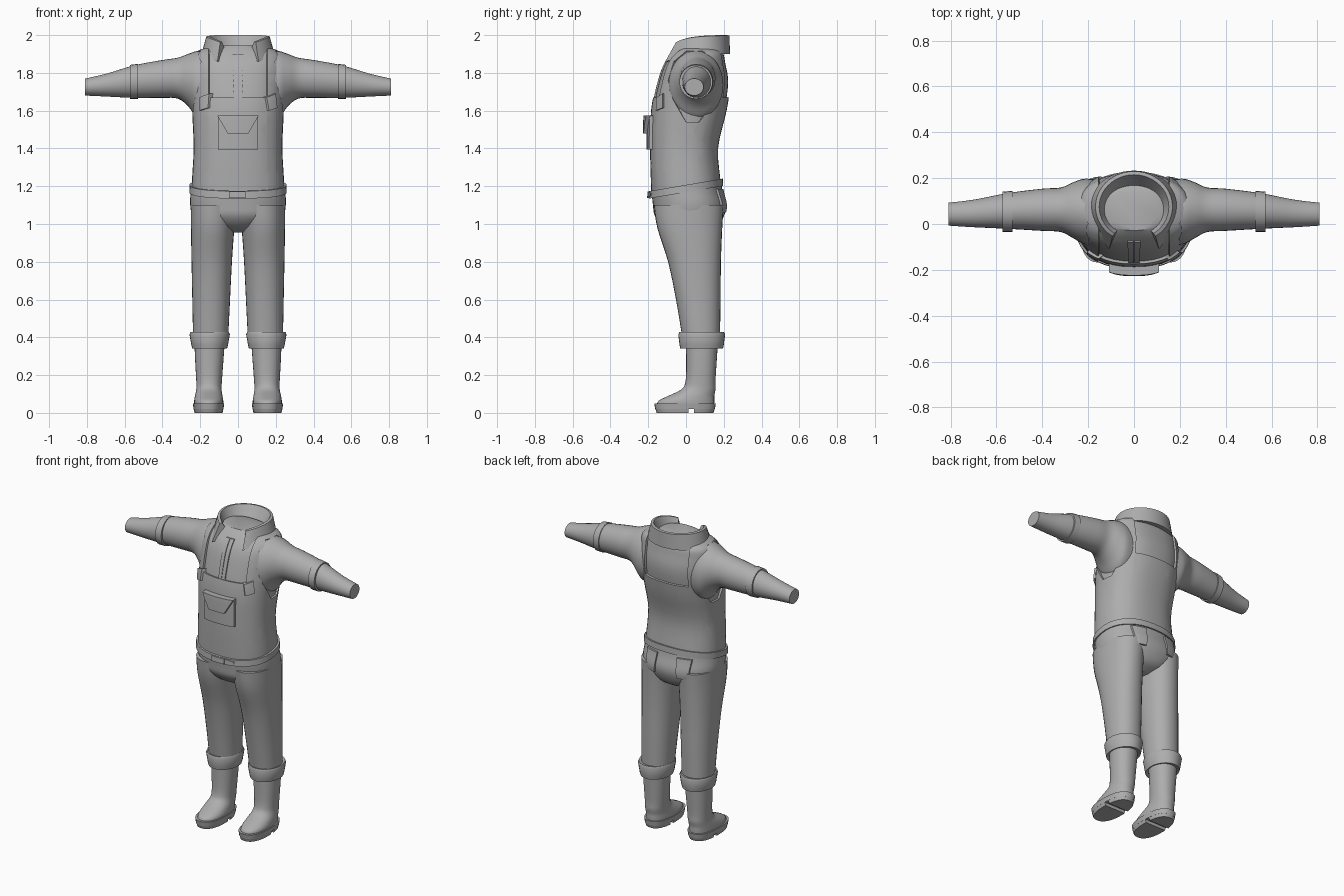
import bpy, bmesh
from math import sin, cos, pi, radians, copysign
from mathutils import Vector, Matrix
from mathutils.bvhtree import BVHTree

cube = bpy.data.objects.get("Cube")
if cube:
    bpy.data.objects.remove(cube)

grey = bpy.data.materials.new("plain grey")
grey.use_nodes = True
grey.diffuse_color = (0.42, 0.42, 0.42, 1)
grey.node_tree.nodes["Principled BSDF"].inputs["Base Color"].default_value = (0.42, 0.42, 0.42, 1)
parts = []


def finish(bm, name):
    bmesh.ops.recalc_face_normals(bm, faces=bm.faces[:])
    mesh = bpy.data.meshes.new(name)
    bm.to_mesh(mesh)
    bm.free()
    mesh.materials.append(grey)
    ob = bpy.data.objects.new(name, mesh)
    bpy.context.collection.objects.link(ob)
    parts.append(ob)
    return ob


def smooth_rings(rings, steps):
    """Catmull-Rom interpolation between the given sections."""
    out = []
    for i in range(len(rings) - 1):
        p = [Vector(rings[min(max(i + k, 0), len(rings) - 1)]) for k in (-1, 0, 1, 2)]
        for s in range(steps):
            t = s / steps
            out.append(p[1] + (p[2] - p[0]) * t / 2
                       + (2 * p[0] - 5 * p[1] + 4 * p[2] - p[3]) * t * t / 2
                       + (3 * p[1] - p[0] - 3 * p[2] + p[3]) * t ** 3 / 2)
    return out + [Vector(rings[-1])]


def loft(rings, axis="z", n=40, power=2.0, steps=4, grow=0.0, tilt=0.0, closed=False):
    """Sections (position, centre a, centre b, radius a, radius b) along z or x."""
    bm = bmesh.new()
    loops = []
    for h, ca, cb, ra, rb in (smooth_rings(rings, steps) if steps > 1 else rings):
        loop = []
        for i in range(n):
            c, s = cos(2 * pi * i / n), sin(2 * pi * i / n)
            a = ca + (ra + grow) * copysign(abs(c) ** (2 / power), c)
            b = cb + (rb + grow) * copysign(abs(s) ** (2 / power), s)
            loop.append(bm.verts.new((a, b, h + tilt * b) if axis == "z" else (h, a, b)))
        loops.append(loop)
    pairs = list(zip(loops, loops[1:]))
    if closed:
        pairs.append((loops[-1], loops[0]))
    else:
        bm.faces.new(loops[0])
        bm.faces.new(loops[-1])
    for lo, hi in pairs:
        for i in range(n):
            j = (i + 1) % n
            bm.faces.new((lo[i], lo[j], hi[j], hi[i]))
    bmesh.ops.recalc_face_normals(bm, faces=bm.faces[:])
    return bm


def cut(bm, point, normal, clear=False, fill=False):
    geom = bm.verts[:] + bm.edges[:] + bm.faces[:]
    res = bmesh.ops.bisect_plane(bm, geom=geom, plane_co=point, plane_no=normal, clear_outer=clear)
    if fill:
        edges = [e for e in res["geom_cut"] if isinstance(e, bmesh.types.BMEdge)]
        bmesh.ops.holes_fill(bm, edges=edges)


def patch(name, target, corners, thick, angle=0, n=8):
    """Plate following the target; corners (u, z) as bottom left/right, top right/left."""
    src = bmesh.new()
    src.from_mesh(target.data)
    tree = BVHTree.FromBMesh(src)
    src.free()
    rot = Matrix.Rotation(radians(angle), 3, "Z")
    inward = rot @ Vector((0, 1, 0))
    bl, br, tr, tl = [Vector(c) for c in corners]
    bm = bmesh.new()
    grid = []
    for j in range(n + 1):
        left, right = bl.lerp(tl, j / n), br.lerp(tr, j / n)
        row = []
        for i in range(n + 1):
            u, z = left.lerp(right, i / n)
            hit = tree.ray_cast(rot @ Vector((u, -1, z)), inward)[0]
            row.append(bm.verts.new(hit + inward * 0.005))
        grid.append(row)
    for j in range(n):
        for i in range(n):
            bm.faces.new((grid[j][i], grid[j][i + 1], grid[j + 1][i + 1], grid[j + 1][i]))
    res = bmesh.ops.extrude_face_region(bm, geom=bm.faces[:])
    for v in res["geom"]:
        if isinstance(v, bmesh.types.BMVert):
            v.co -= inward * (thick + 0.005)
    return finish(bm, name)


# Shirt body
body = [(1.1, 0, 0, .24, .18), (1.2, 0, 0, .245, .185), (1.4, 0, -.01, .235, .18),
        (1.6, 0, .015, .243, .2), (1.75, 0, .04, .25, .195), (1.85, 0, .05, .25, .17),
        (1.91, 0, .065, .225, .14), (1.945, 0, .06, .13, .1)]
shirt = finish(loft(body, power=2.4, grow=-.012), "shirt_body")

# Vest: shell over the shirt with square neck openings and faceted armholes
bm = loft(body, power=2.4)
tilt = .17
cut(bm, (0, 0, 1.19), (0, tilt, -1), clear=True)
for x in (-.155, .155):
    cut(bm, (x, 0, 0), (1, 0, 0))
cut(bm, (0, 0, 1.67), (0, 0, 1))
hole = [(0, 1.54), (.07, 1.54), (.14, 1.63), (.175, 1.76), (.155, 1.86),
        (.09, 1.915), (0, 1.915), (-.065, 1.86), (-.095, 1.76), (-.07, 1.66)]
planes = []
for (y0, z0), (y1, z1) in zip(hole, hole[1:] + hole[:1]):
    planes.append((Vector((0, y0, z0)), Vector((0, z1 - z0, y0 - y1)).normalized()))
    cut(bm, *planes[-1])


def is_open(face):
    c = face.calc_center_median()
    if abs(c.x) < .155:
        return c.z > 1.67
    return all((c - p).dot(no) < 0 for p, no in planes)


bmesh.ops.delete(bm, geom=[f for f in bm.faces if is_open(f)], context="FACES")
bm.normal_update()
normals = {v: v.normal.copy() for v in bm.verts}
bmesh.ops.extrude_face_region(bm, geom=bm.faces[:])
for v, no in normals.items():
    if v.is_valid:
        v.co -= no * .02
finish(bm, "vest")

# Shirt placket, chest pocket and strap tabs
for s in (-1, 1):
    patch("placket_edge", shirt, [(s * .012 - .011, 1.67), (s * .012 + .011, 1.67),
                                  (s * .015 + .013, 1.9), (s * .015 - .013, 1.9)], .008)
    patch("strap_tab", shirt, [(-.025, 1.6), (.03, 1.615), (.025, 1.69), (-.03, 1.67)], .026, s * 52, 4)
patch("chest_pocket", shirt, [(-.107, 1.395), (.107, 1.395), (.107, 1.57), (-.107, 1.57)], .03)
patch("pocket_flap", shirt, [(-.055, 1.48), (.055, 1.48), (.11, 1.575), (-.11, 1.575)], .05)

# Folded collar, open at the front
bm = bmesh.new()
rows = []
count = 36
for i in range(count + 1):
    f = 2 * i / count - 1
    a = f * radians(146)
    c, s, k = cos(a), sin(a), abs(f) ** 4
    rows.append([bm.verts.new(p) for p in (
        (.12 * s, .06 + .1 * c, 1.92),
        (.152 * s, .075 + .14 * c, 2.0 - .035 * k),
        (.168 * s, .075 + .155 * c, 1.997 - .035 * k),
        (.195 * s, .075 + (.158 + .065 * k) * c, 1.9 - .04 * k),
        (.18 * s, .075 + (.14 + .06 * k) * c, 1.9 - .04 * k))])
for a, b in zip(rows, rows[1:]):
    for i in range(5):
        j = (i + 1) % 5
        bm.faces.new((a[i], a[j], b[j], b[i]))
bm.faces.new(rows[0])
bm.faces.new(rows[-1])
finish(bm, "collar")

# Trouser hips, cut along the slanted waist
hips = [(.955, 0, .03, .05, .07), (.985, 0, .025, .15, .14), (1.04, 0, .018, .235, .182),
        (1.1, 0, .018, .253, .193), (1.18, 0, .005, .25, .187), (1.27, 0, 0, .245, .183)]
bm = loft(hips, power=2.3)
cut(bm, (0, 0, 1.195), (0, -tilt, 1), clear=True, fill=True)
trousers = finish(bm, "trouser_hips")

# Belt with buckle and loose end
belt = finish(loft([(1.168, 0, 0, .24, .18), (1.168, 0, 0, .258, .197),
                    (1.207, 0, 0, .257, .195), (1.207, 0, 0, .24, .18)],
                   power=2.3, steps=1, tilt=tilt, closed=True), "belt")
patch("belt_buckle", belt, [(-.048, 1.138), (.04, 1.138), (.04, 1.172), (-.048, 1.172)], .009)
patch("belt_end", belt, [(.045, 1.14), (.095, 1.146), (.11, 1.162), (.045, 1.17)], .005)

for s, side in ((1, "left"), (-1, "right")):
    # Sleeve and its band
    sleeve = [(.17, .05, 1.735, .145, .185), (.22, .055, 1.74, .142, .175), (.265, .06, 1.762, .122, .138),
              (.32, .062, 1.772, .097, .108), (.4, .062, 1.768, .092, .1),
              (.55, .057, 1.754, .078, .086), (.7, .046, 1.735, .06, .06), (.81, .043, 1.725, .05, .045)]
    finish(loft([(s * r[0],) + r[1:] for r in sleeve], "x", 32), side + "_sleeve")
    band = [(.53, .055, 1.755, .07, .075), (.53, .055, 1.755, .09, .093),
            (.573, .053, 1.752, .088, .09), (.573, .053, 1.752, .07, .07)]
    finish(loft([(s * r[0],) + r[1:] for r in band], "x", 24, steps=1, closed=True), side + "_sleeve_band")

    # Trouser leg and turned-up cuff
    leg = [(1.1, .128, .015, .122, .185), (.98, .134, .02, .115, .172), (.8, .139, .045, .107, .14),
           (.6, .142, .065, .1, .118), (.4, .145, .08, .093, .1)]
    finish(loft([(z, s * x, y, a, b) for z, x, y, a, b in leg], n=32, power=2.2), side + "_trouser_leg")
    cuff = [(.345, .15, .083, .08, .09), (.34, .15, .083, .092, .113), (.36, .15, .083, .097, .117),
            (.415, .15, .083, .107, .124), (.427, .15, .083, .102, .119), (.42, .15, .083, .085, .09)]
    finish(loft([(z, s * x, y, a, b) for z, x, y, a, b in cuff], n=32, steps=1, closed=True),
           side + "_trouser_cuff")

    # Boot upper
    boot = [(.04, .155, -.003, .077, .152), (.065, .155, .003, .077, .147), (.09, .155, .028, .073, .122),
            (.125, .154, .066, .067, .09), (.17, .153, .077, .068, .079),
            (.28, .152, .082, .075, .081), (.4, .15, .085, .082, .086)]
    finish(loft([(z, s * x, y, a, b) for z, x, y, a, b in boot], n=32, power=2.2), side + "_boot")

    # Sole plate, then the tread split into forefoot and heel
    finish(loft([(.02, s * .156, -.005, .079, .158), (.05, s * .156, -.005, .083, .163)],
                n=32, power=2.4, steps=1), side + "_sole")
    for name, y, d in (("forefoot_tread", .012, 1), ("heel_tread", .042, -1)):
        bm = loft([(0, s * .156, -.005, .074, .15), (.022, s * .156, -.005, .079, .158)],
                  n=32, power=2.4, steps=1)
        cut(bm, (0, y, 0), (0, d, 0), clear=True, fill=True)
        finish(bm, side + "_" + name)

    # Back pocket
    u = s * .115
    patch(side + "_back_pocket", trousers, [(u - .035, 1.06), (u + .035, 1.06),
                                            (u + .045, 1.185), (u - .045, 1.185)], .012, 180)

# Soft shading with crisp edges
for ob in bpy.context.selected_objects:
    ob.select_set(False)
for ob in parts:
    ob.select_set(True)
bpy.context.view_layer.objects.active = parts[0]
bpy.ops.object.shade_smooth_by_angle(angle=radians(35))
